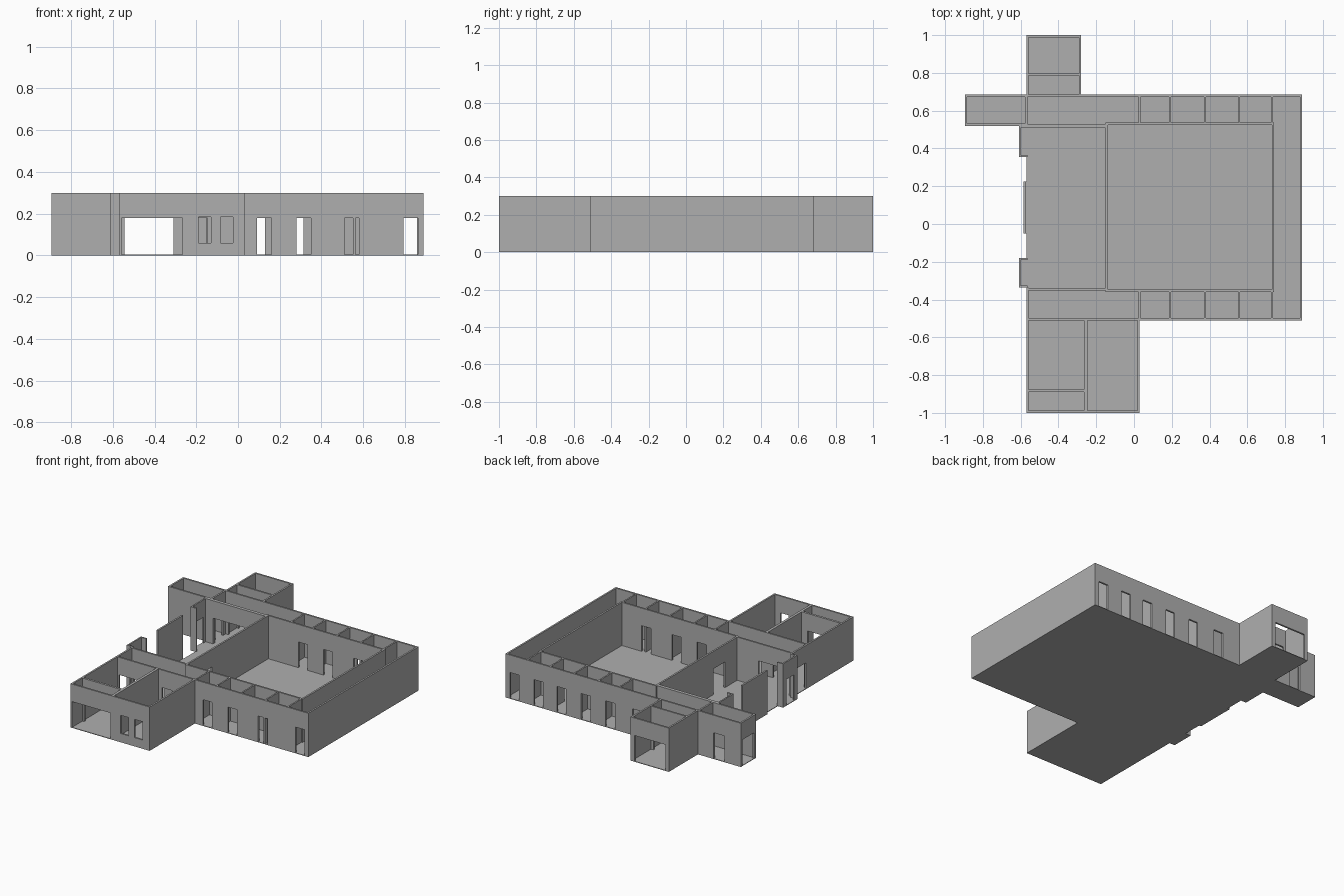
import bpy, bmesh

cube = bpy.data.objects.get("Cube")
if cube:
    bpy.data.objects.remove(cube)

HEIGHT, THICK, FLOOR = 0.30, 0.012, 0.004
DOOR_TOP = 0.18

grey = bpy.data.materials.new("plaster_grey")
grey.use_nodes = True
grey.diffuse_color = (0.43, 0.43, 0.43, 1)
grey.node_tree.nodes["Principled BSDF"].inputs["Base Color"].default_value = grey.diffuse_color


def finish(name, bm):
    bmesh.ops.recalc_face_normals(bm, faces=bm.faces)
    mesh = bpy.data.meshes.new(name)
    bm.to_mesh(mesh)
    bm.free()
    mesh.materials.append(grey)
    obj = bpy.data.objects.new(name, mesh)
    bpy.context.collection.objects.link(obj)


def extrude(bm, offset):
    res = bmesh.ops.extrude_face_region(bm, geom=bm.faces[:])
    verts = [g for g in res["geom"] if isinstance(g, bmesh.types.BMVert)]
    bmesh.ops.translate(bm, verts=verts, vec=offset)


def wall(name, axis, at, start, end, holes=(), thick=THICK):
    """Wall along an axis; its lower face lies at `at`. Holes: (from, to[, bottom, top])."""
    holes = [h if len(h) == 4 else (*h, 0, DOOR_TOP) for h in holes]
    us = sorted({start, end, *(u for h in holes for u in h[:2])})
    zs = sorted({0, HEIGHT, *(z for h in holes for z in h[2:])})
    bm = bmesh.new()
    grid = {}

    def corner(u, z):
        if (u, z) not in grid:
            grid[u, z] = bm.verts.new((u, at, z) if axis == "x" else (at, u, z))
        return grid[u, z]

    for u0, u1 in zip(us, us[1:]):
        for z0, z1 in zip(zs, zs[1:]):
            um, zm = (u0 + u1) / 2, (z0 + z1) / 2
            if not any(a < um < b and c < zm < d for a, b, c, d in holes):
                bm.faces.new([corner(u0, z0), corner(u1, z0), corner(u1, z1), corner(u0, z1)])
    extrude(bm, (0, thick, 0) if axis == "x" else (thick, 0, 0))
    bmesh.ops.dissolve_limit(bm, angle_limit=0.01, verts=bm.verts, edges=bm.edges)
    finish(name, bm)


def doors(centres, width=0.07):
    return [(c - width / 2, c + width / 2) for c in centres]


# Floor slab
outline = [(-.57, -1), (.03, -1), (.03, -.51), (.89, -.51), (.89, .685), (-.28, .685),
           (-.28, 1), (-.57, 1), (-.57, .685), (-.895, .685), (-.895, .52), (-.61, .52),
           (-.61, .355), (-.57, .355), (-.57, .225), (-.585, .225), (-.585, -.05),
           (-.57, -.05), (-.57, -.18), (-.61, -.18), (-.61, -.335), (-.57, -.335)]
bm = bmesh.new()
bm.faces.new([bm.verts.new((x, y, 0)) for x, y in outline])
extrude(bm, (0, 0, FLOOR))
finish("floor_slab", bm)

T = THICK
passage = (-.545, -.31)
room_doors = doors([.125, .315, .545])

# Main block outer walls
wall("main_front_wall", "x", -.51, -.57, .89,
     [passage, (-.22, -.145)] + room_doors + doors([.828]))
wall("main_back_wall", "x", .685 - T, -.895, .89,
     doors([-.73], .08) + [passage] + doors([-.11, .095, .28, .465, .64, .822]))
wall("main_left_wall", "y", .89 - T, -.51, .685)

# Great hall walls
wall("hall_front_wall", "x", -.36, -.145, .74, room_doors)
wall("hall_back_wall", "x", .525, -.145, .74, room_doors)
wall("hall_left_wall", "y", .73, -.36, .537)
wall("hall_right_wall", "y", -.15, -.36, .537, [(-.21, -.085)])

# Small side rooms
for i, x in enumerate([.025, .185, .37, .552]):
    wall(f"front_room_divider_{i + 1}", "y", x, -.51, -.355, thick=.01)
    wall(f"back_room_divider_{i + 1}", "y", x, .53, .685, thick=.01)
for side, y0, y1 in (("front", -.51, -.355), ("back", .53, .685)):
    wall(side + "_end_room_divider", "y", .725, y0, y1, thick=.01)

# Entrance hall walls
wall("entrance_front_wall", "x", -.352, -.57, -.145, [passage])
wall("entrance_back_wall", "x", .507, -.61, -.145, [passage], .023)
wall("entrance_screen_wall", "y", -.585, -.05, .225)
for side, y0, y1 in (("front", -.335, -.18), ("back", .355, .52)):
    wall(side + "_porch_wall", "y", -.61, y0, y1, [(y0 + .035, y1 - .035)], .01)
    wall(side + "_porch_near_side", "x", y0, -.61, -.565, thick=.01)
    wall(side + "_porch_far_side", "x", y1 - .01, -.61, -.565, thick=.01)
wall("corridor_end_wall", "y", -.57, -.51, -.335, [(-.485, -.365)])

# Right wing
wall("right_wing_front_wall", "x", .52, -.895, -.57)
wall("right_wing_end_wall", "y", -.895, .52, .685, [(.54, .665)])
wall("right_wing_inner_wall", "y", -.577, .52, .685, [(.565, .645)])

# Back wing
wall("back_wing_right_wall", "y", -.57, .68, 1)
wall("back_wing_left_wall", "y", -.28 - T, .68, 1)
wall("back_wing_end_wall", "x", 1 - T, -.57, -.28, [passage])
wall("back_wing_divider", "x", .785, -.57, -.28, [passage])

# Front wing
wall("front_wing_front_wall", "x", -1, -.57, .03,
     [(-.558, -.26), (-.19, -.13, .06, .185), (-.085, -.025, .06, .185)])
wall("front_wing_right_wall", "y", -.57, -1, -.505)
wall("front_wing_left_wall", "y", .03 - T, -1, -.505)
wall("front_wing_divider", "y", -.265, -1, -.505, thick=.018)
wall("front_wing_lobby_wall", "x", -.89, -.57, -.255, [passage], .015)
